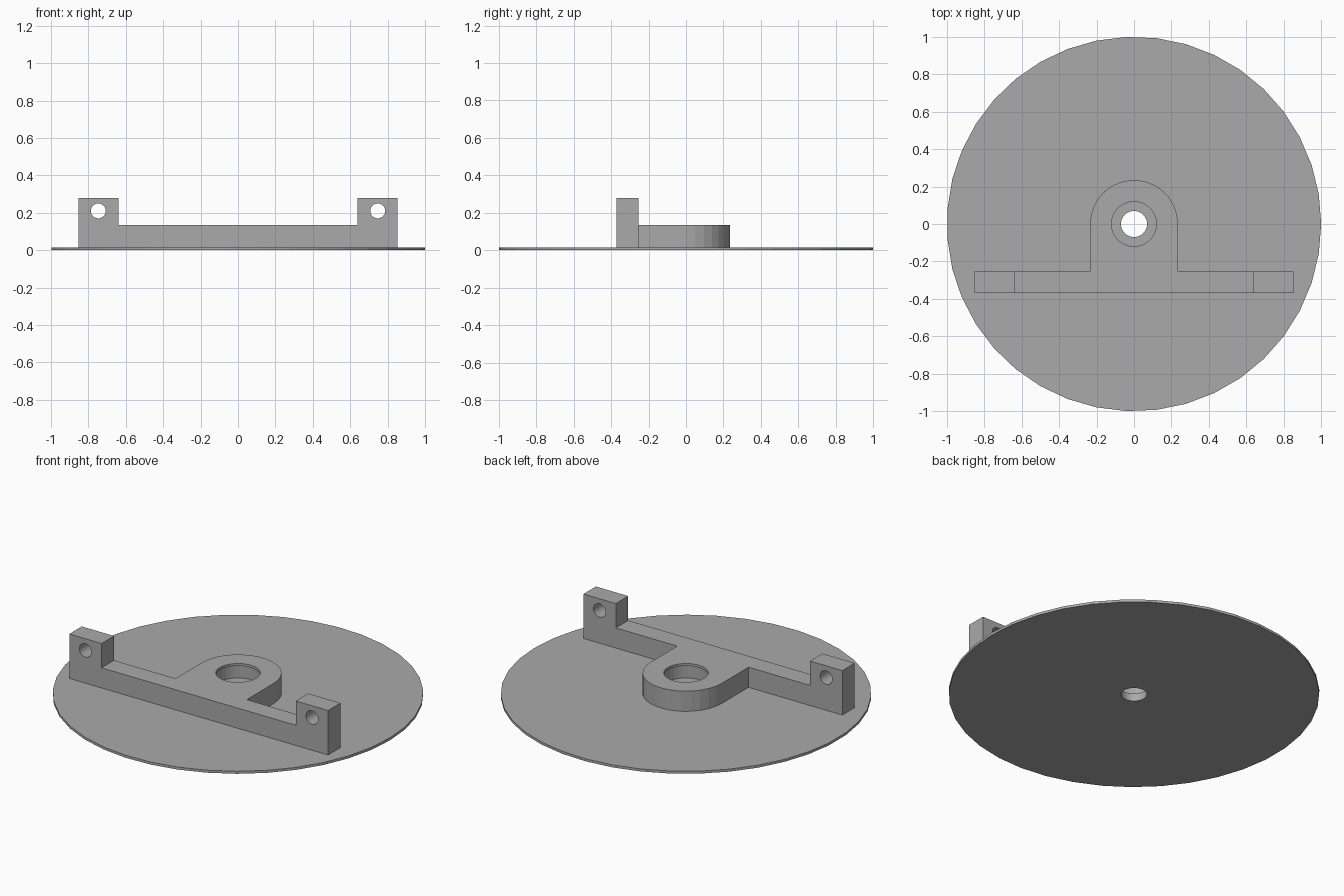
import bpy, bmesh, math

cube = bpy.data.objects.get("Cube")
if cube:
    bpy.data.objects.remove(cube, do_unlink=True)

grey = bpy.data.materials.new("plain grey")
grey.use_nodes = True
colour = (0.4, 0.4, 0.4, 1)
grey.diffuse_color = colour
grey.node_tree.nodes["Principled BSDF"].inputs["Base Color"].default_value = colour

PLATE_TOP, BODY_TOP, EAR_TOP = 0.015, 0.135, 0.28
FRONT, BACK = -0.37, -0.253
BOSS_R, HOLE_R, SEAT_R = 0.235, 0.07, 0.12


def arc(radius, start, end, steps):
    """Points on a circle about the origin, angles in degrees."""
    angles = [math.radians(start + (end - start) * i / steps) for i in range(steps + 1)]
    return [(radius * math.cos(a), radius * math.sin(a)) for a in angles]


def prism(name, outline, start, end, along="z"):
    """Extrude a flat outline along z, or an x-z outline along y."""
    bm = bmesh.new()
    place = (lambda p, d: (p[0], p[1], d)) if along == "z" else (lambda p, d: (p[0], d, p[1]))
    face = bm.faces.new([bm.verts.new(place(p, start)) for p in outline])
    new = bmesh.ops.extrude_face_region(bm, geom=[face])["geom"]
    shift = place((0, 0), end - start)
    bmesh.ops.translate(bm, vec=shift, verts=[v for v in new if isinstance(v, bmesh.types.BMVert)])
    bmesh.ops.recalc_face_normals(bm, faces=bm.faces)
    mesh = bpy.data.meshes.new(name)
    bm.to_mesh(mesh)
    bm.free()
    mesh.materials.append(grey)
    obj = bpy.data.objects.new(name, mesh)
    bpy.context.collection.objects.link(obj)
    return obj


def boolean(target, other, operation="DIFFERENCE"):
    """Apply a boolean at once and remove the helper."""
    mod = target.modifiers.new("boolean", "BOOLEAN")
    mod.operation, mod.object, mod.solver = operation, other, "EXACT"
    bpy.context.view_layer.objects.active = target
    bpy.ops.object.modifier_apply(modifier=mod.name)
    bpy.data.objects.remove(other, do_unlink=True)


def bore(target, radius, low, high):
    boolean(target, prism("bore_cutter", arc(radius, 0, 360, 30)[:-1], low, high))


# Round base plate with a centre hole
base = prism("base_plate", arc(1.0008, 0, 360, 39)[:-1], 0, PLATE_TOP)
bore(base, HOLE_R, -0.1, 0.1)

# Cross bar with a raised ear at each end
half = [(0.64, BODY_TOP), (0.64, EAR_TOP), (0.853, EAR_TOP), (0.853, PLATE_TOP)]
profile = half + [(-x, z) for x, z in reversed(half)]
bracket = prism("bracket", profile, FRONT, BACK, "y")

# Rounded boss joined to the bar
boss = prism("boss", arc(BOSS_R, 0, 180, 15) + [(-BOSS_R, -0.31), (BOSS_R, -0.31)], PLATE_TOP, BODY_TOP)
boolean(bracket, boss, "UNION")

# Bearing seat with a thin retaining lip, and a smaller through hole
bore(bracket, HOLE_R, -0.1, 0.3)
bore(bracket, SEAT_R, 0.045, 0.3)
bore(bracket, SEAT_R + 0.008, 0.045, BODY_TOP - 0.015)

# Cross holes through the ears
for side in (-1, 1):
    ring = [(side * 0.747 + x, 0.21 + z) for x, z in arc(0.04, 0, 360, 24)[:-1]]
    boolean(bracket, prism("ear_cutter", ring, FRONT - 0.1, BACK + 0.1, "y"))
